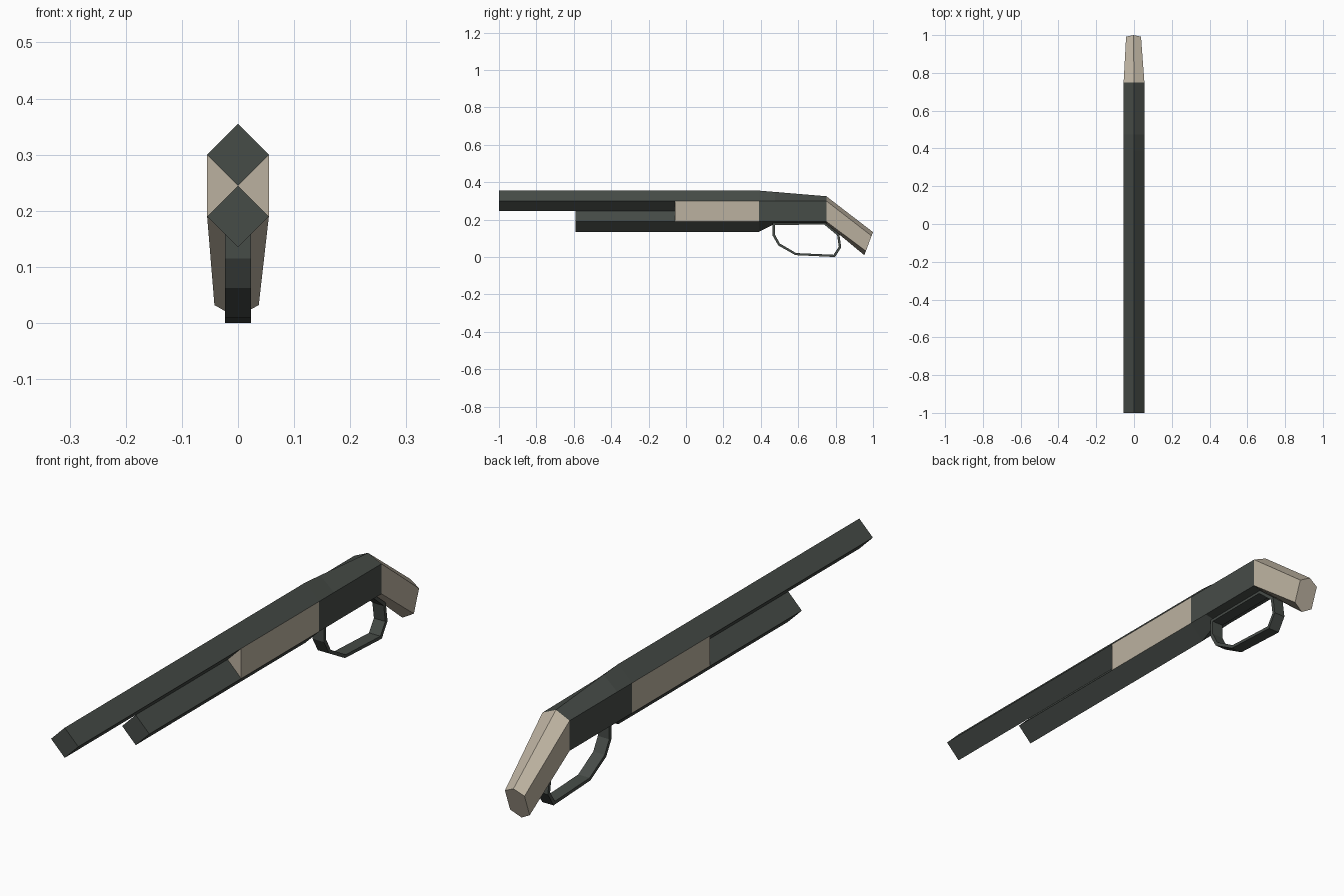
import bpy, bmesh

if "Cube" in bpy.data.objects:
    bpy.data.objects.remove(bpy.data.objects["Cube"])


def material(name, rgb):
    m = bpy.data.materials.new(name)
    m.diffuse_color = (*rgb, 1)
    m.use_nodes = True
    m.node_tree.nodes["Principled BSDF"].inputs["Base Color"].default_value = m.diffuse_color
    return m


DARK = material("gunmetal", (0.062, 0.072, 0.064))
TAN = material("tan wood", (0.50, 0.44, 0.35))


def loft(name, sections, mat, closed=False):
    """Skin a list of equal-length 3D loops; cap the ends unless closed."""
    bm = bmesh.new()
    rings = [[bm.verts.new(p) for p in s] for s in sections]
    n = len(rings[0])
    pairs = list(zip(rings, rings[1:]))
    if closed:
        pairs.append((rings[-1], rings[0]))
    else:
        bm.faces.new(rings[0])
        bm.faces.new(rings[-1])
    for a, b in pairs:
        for i in range(n):
            j = (i + 1) % n
            bm.faces.new((a[i], a[j], b[j], b[i]))
    bmesh.ops.recalc_face_normals(bm, faces=bm.faces)
    me = bpy.data.meshes.new(name)
    bm.to_mesh(me)
    bm.free()
    me.materials.append(mat)
    ob = bpy.data.objects.new(name, me)
    bpy.context.collection.objects.link(ob)
    return ob


def prism(name, profile, y0, y1, mat):
    return loft(name, [[(x, y, z) for x, z in profile] for y in (y0, y1)], mat)


R = 0.055


def diamond(z):
    return [(0, z + R), (R, z), (0, z - R), (-R, z)]


# Barrel and magazine tube, square bars turned on edge
prism("barrel", diamond(0.30), -1.0, 0.39, DARK)
prism("magazine_tube", diamond(0.19), -0.59, 0.39, DARK)

# Wooden fore-end filling the two side grooves
for side, s in (("right", 1), ("left", -1)):
    prism("fore_end_" + side, [(s * R, 0.30), (s * R, 0.19), (0, 0.245)],
          -0.06, 0.39, TAN)


# Receiver: hexagonal body tapering to the grip
def hexagon(y, top, bottom):
    return [(0, y, top), (R, y, 0.30), (R, y, 0.19),
            (0, y, bottom), (-R, y, 0.19), (-R, y, 0.30)]


rear = hexagon(0.75, 0.325, 0.178)
loft("receiver", [hexagon(0.39, 0.355, 0.135),
                  hexagon(0.475, 0.348, 0.178), rear], DARK)

# Grip, sloping down to a smaller angled butt
butt = [(-0.003, 1.0, 0.133), (0.037, 0.992, 0.113), (0.037, 0.962, 0.032),
        (-0.003, 0.953, 0.010), (-0.042, 0.962, 0.032), (-0.042, 0.992, 0.113)]
loft("grip", [rear, butt], TAN)

# Trigger guard: a flat strip bent into a closed loop
outer = [(0.463, 0.182), (0.463, 0.115), (0.493, 0.062), (0.585, 0.010),
         (0.797, 0.0), (0.830, 0.052), (0.820, 0.122), (0.745, 0.184)]
inner = [(0.476, 0.172), (0.476, 0.119), (0.502, 0.072), (0.589, 0.021),
         (0.789, 0.012), (0.817, 0.055), (0.808, 0.116), (0.740, 0.173)]
W = 0.023
loft("trigger_guard",
     [[(-W, *o), (W, *o), (W, *i), (-W, *i)] for o, i in zip(outer, inner)],
     DARK, closed=True)
